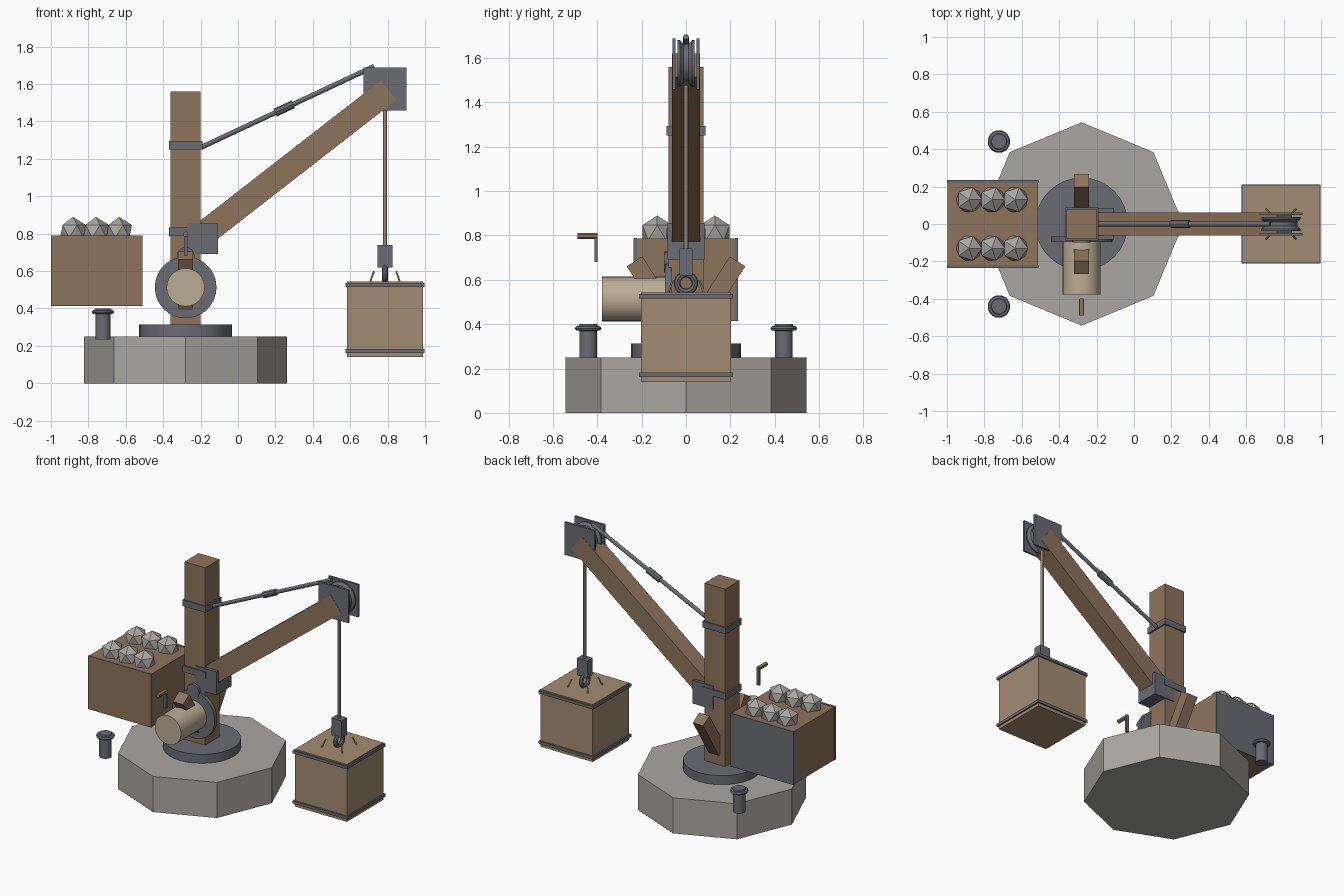
import bpy, bmesh, math
from mathutils import Vector, Matrix

if "Cube" in bpy.data.objects:
    bpy.data.objects.remove(bpy.data.objects["Cube"])

CX = -0.28   # mast axis
HX = 0.786   # hoist rope axis


def material(name, rgb):
    m = bpy.data.materials.new(name)
    m.diffuse_color = (*rgb, 1)
    m.use_nodes = True
    m.node_tree.nodes["Principled BSDF"].inputs["Base Color"].default_value = m.diffuse_color
    return m


WOOD = material("oak", (0.27, 0.175, 0.105))
PALE = material("pale_wood", (0.37, 0.265, 0.165))
ROPE = material("rope", (0.50, 0.42, 0.30))
STEEL = material("iron", (0.145, 0.15, 0.17))
STONE = material("stone", (0.40, 0.39, 0.36))


def finish(name, bm, mat, matrix=Matrix()):
    bmesh.ops.recalc_face_normals(bm, faces=bm.faces)
    me = bpy.data.meshes.new(name)
    bm.to_mesh(me)
    bm.free()
    me.materials.append(mat)
    ob = bpy.data.objects.new(name, me)
    ob.matrix_world = matrix
    bpy.context.collection.objects.link(ob)
    return ob


def box(name, x, y, z, mat):
    """Box from three (min, max) ranges."""
    bm = bmesh.new()
    size = [r[1] - r[0] for r in (x, y, z)]
    bmesh.ops.create_cube(bm, size=1, matrix=Matrix.Diagonal((*size, 1)))
    return finish(name, bm, mat, Matrix.Translation([(r[0] + r[1]) / 2 for r in (x, y, z)]))


def along(a, b):
    """Matrix with its origin midway between a and b, local z pointing to b."""
    a, b = Vector(a), Vector(b)
    return Matrix.Translation((a + b) / 2) @ (b - a).to_track_quat('Z', 'Y').to_matrix().to_4x4()


def rod(name, a, b, r, mat, n=16):
    bm = bmesh.new()
    bmesh.ops.create_cone(bm, cap_ends=True, segments=n, radius1=r, radius2=r,
                          depth=(Vector(b) - Vector(a)).length)
    return finish(name, bm, mat, along(a, b))


def beam(name, a, b, side, across, mat):
    """Rectangular timber from a to b; side is the width along the given axis."""
    a, b = Vector(a), Vector(b)
    z = (b - a).normalized()
    x = Vector(across)
    y = z.cross(x)
    m = Matrix((x, y, z)).transposed().to_4x4()
    m.translation = (a + b) / 2
    bm = bmesh.new()
    bmesh.ops.create_cube(bm, size=1, matrix=Matrix.Diagonal((*side, (b - a).length, 1)))
    return finish(name, bm, mat, m)


def lathe(name, profile, mat, matrix, n=24):
    bm = bmesh.new()
    vs = [bm.verts.new((r, 0, z)) for r, z in profile]
    es = [bm.edges.new(p) for p in zip(vs, vs[1:])]
    bmesh.ops.spin(bm, geom=vs + es, cent=(0, 0, 0), axis=(0, 0, 1),
                   angle=math.tau, steps=n)
    bmesh.ops.remove_doubles(bm, verts=bm.verts, dist=1e-5)
    return finish(name, bm, mat, matrix)


def smooth(ob):
    bpy.ops.object.select_all(action='DESELECT')
    ob.select_set(True)
    bpy.context.view_layer.objects.active = ob
    bpy.ops.object.shade_smooth_by_angle()


# Stone plinth, turntable and mast
rod("plinth", (CX, 0, 0), (CX, 0, 0.25), 0.543, STONE, 8)
smooth(rod("turntable", (CX, 0, 0.25), (CX, 0, 0.313), 0.248, STEEL, 32))
box("mast", (CX - 0.08, CX + 0.08), (-0.079, 0.079), (0.31, 1.56), WOOD)
for name, z in (("upper_mast_band", 1.272), ("lower_mast_band", 0.81)):
    box(name, (CX - 0.09, CX + 0.09), (-0.088, 0.088), (z - 0.022, z + 0.022), STEEL)

# Raking side braces
for s, side in ((-1, "front"), (1, "rear")):
    beam(side + "_brace", (CX, s * 0.055, 0.405), (CX, s * 0.232, 0.683),
         (0.08, 0.083), (1, 0, 0), WOOD)

# Boom with heel block and head plates
beam("boom", (-0.205, 0, 0.782), (0.805, 0, 1.567), (0.125, 0.133), (0, 1, 0), WOOD)
box("boom_heel_block", (-0.27, -0.108), (-0.084, 0.084), (0.692, 0.855), STEEL)
for s, side in ((-1, "front"), (1, "rear")):
    y = sorted((s * 0.047, s * 0.061))
    box(side + "_head_plate", (0.67, 0.90), y, (1.458, 1.688), STEEL)

# Grooved sheave and its pin
turn_y = Matrix.Rotation(math.pi / 2, 4, 'X')
smooth(lathe("sheave", [(0, -0.038), (0.107, -0.038), (0.107, -0.028), (0.09, -0.012),
                        (0.09, 0.012), (0.107, 0.028), (0.107, 0.038), (0, 0.038)],
             STEEL, Matrix.Translation((0.785, 0, 1.575)) @ turn_y))

# Tie rod with turnbuckle
a, b = Vector((-0.20, 0, 1.26)), Vector((0.728, 0, 1.694))
smooth(rod("tie_rod", a, b, 0.013, STEEL, 12))
rod("turnbuckle", a.lerp(b, 0.43), a.lerp(b, 0.535), 0.022, STEEL, 8)

# Hoist rope, hook block and hook ring
smooth(rod("hoist_rope", (HX, 0, 0.72), (HX, 0, 1.56), 0.012, ROPE, 10))
box("hook_block", (HX - 0.04, HX + 0.04), (-0.03, 0.03), (0.62, 0.74), STEEL)
ring = [(0.04 + 0.015 * math.cos(i * math.tau / 8), 0.015 * math.sin(i * math.tau / 8))
        for i in range(9)]
smooth(lathe("hook_ring", ring, STEEL,
             Matrix.Translation((HX, 0, 0.585)) @ Matrix.Rotation(math.pi / 2, 4, 'Y')))

# Hanging cargo crate with bands and sling stubs
box("cargo_crate", (HX - 0.202, HX + 0.202), (-0.202, 0.202), (0.14, 0.543), PALE)
for name, z in (("lower_crate_band", 0.172), ("upper_crate_band", 0.525)):
    box(name, (HX - 0.212, HX + 0.212), (-0.212, 0.212), (z - 0.01, z + 0.01), STEEL)
for sx in (-1, 1):
    for sy in (-1, 1):
        rod("sling_stub", (HX + sx * 0.08, sy * 0.08, 0.54),
            (HX + sx * 0.06, sy * 0.06, 0.598), 0.005, ROPE, 6)

# Counterweight box with iron sides, loaded with rocks
box("counterweight_box", (-0.997, -0.513), (-0.236, 0.234), (0.415, 0.787), WOOD)
for s, side in ((-1, "front"), (1, "rear")):
    y = sorted((s * 0.22, s * 0.2355))
    box(side + "_box_plate", (-1.0, -0.51), y, (0.414, 0.789), STEEL)
    for x in (-0.882, -0.759, -0.636):
        bm = bmesh.new()
        bmesh.ops.create_icosphere(bm, subdivisions=1, radius=0.077)
        finish("rock", bm, STONE, Matrix.Translation((x, s * 0.13, 0.812)))

# Winch: gear wheel, drum, pinion
smooth(rod("winch_gear", (CX, -0.066, 0.513), (CX, -0.095, 0.513), 0.165, STEEL, 32))
smooth(rod("winch_drum", (CX, -0.08, 0.513), (CX, -0.378, 0.513), 0.102, ROPE, 24))
smooth(rod("pinion", (CX, -0.07, 0.68), (CX, -0.10, 0.68), 0.048, STEEL, 16))

# Crank arm and handle
box("crank_arm", (CX - 0.01, CX + 0.01), (-0.413, -0.398), (0.68, 0.805), STEEL)
smooth(rod("crank_handle", (CX, -0.40, 0.797), (CX, -0.49, 0.797), 0.014, WOOD, 12))

# Mooring bollards
for s in (-1, 1):
    smooth(lathe("bollard", [(0, 0.235), (0.04, 0.235), (0.04, 0.37), (0.055, 0.372),
                             (0.06, 0.381), (0.055, 0.39), (0.043, 0.392), (0.04, 0.4),
                             (0, 0.4)], STEEL, Matrix.Translation((-0.722, s * 0.441, 0)), 20))
